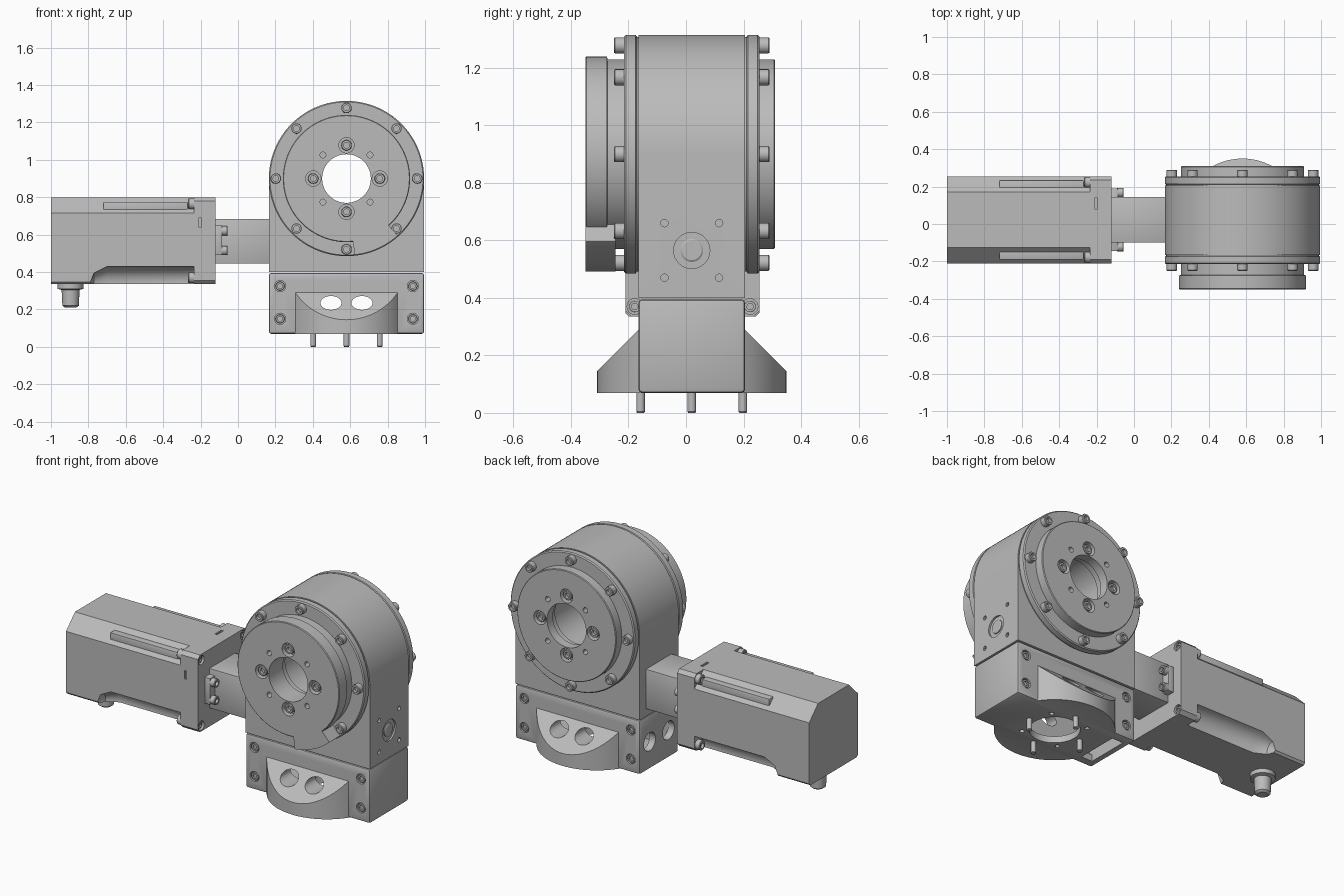
import bpy, bmesh, math
from mathutils import Vector, Matrix

old = bpy.data.objects.get("Cube")
if old:
    bpy.data.objects.remove(old)

metal = bpy.data.materials.new("machined_grey")
metal.use_nodes = True
GREY = (0.5, 0.5, 0.5, 1)
metal.diffuse_color = GREY
metal.node_tree.nodes["Principled BSDF"].inputs["Base Color"].default_value = GREY

CX, CY, CZ = 0.58, 0.02, 0.9          # drum centre
X, Y, Z = Vector((1, 0, 0)), Vector((0, 1, 0)), Vector((0, 0, 1))


def finish(name, bm):
    bmesh.ops.recalc_face_normals(bm, faces=bm.faces)
    me = bpy.data.meshes.new(name)
    bm.to_mesh(me)
    bm.free()
    me.materials.append(metal)
    ob = bpy.data.objects.new(name, me)
    bpy.context.collection.objects.link(ob)
    return ob


def activate(ob):
    bpy.ops.object.select_all(action='DESELECT')
    ob.select_set(True)
    bpy.context.view_layer.objects.active = ob


def box(name, lo, hi, bevel=0):
    lo, hi = Vector(lo), Vector(hi)
    bm = bmesh.new()
    bmesh.ops.create_cube(bm, size=1, matrix=Matrix.Translation((lo + hi) / 2) @ Matrix.Diagonal((*(hi - lo), 1)))
    if bevel:
        bmesh.ops.bevel(bm, geom=bm.edges[:], offset=bevel, segments=2, profile=0.5, affect='EDGES')
    return finish(name, bm)


def prism(name, points, direction):
    """Extrude a planar outline along a vector."""
    bm = bmesh.new()
    face = bm.faces.new([bm.verts.new(p) for p in points])
    new = bmesh.ops.extrude_face_region(bm, geom=[face])["geom"]
    bmesh.ops.translate(bm, vec=direction, verts=[v for v in new if isinstance(v, bmesh.types.BMVert)])
    return finish(name, bm)


def lathe(name, profile, loc, axis, segs=32, closed=False):
    """Revolve (radius, height) pairs about an axis through loc."""
    m = Matrix.Translation(loc) @ axis.to_track_quat('Z', 'Y').to_matrix().to_4x4()
    bm = bmesh.new()
    rings = []
    for r, h in profile:
        n = segs if r > 0 else 1
        rings.append([bm.verts.new(m @ Vector((r * math.cos(math.tau * i / n), r * math.sin(math.tau * i / n), h)))
                      for i in range(n)])
    pairs = list(zip(rings, rings[1:])) + ([(rings[-1], rings[0])] if closed else [])
    for a, b in pairs:
        for i in range(segs):
            j = (i + 1) % segs
            quad = [a[i % len(a)], a[j % len(a)], b[j % len(b)], b[i % len(b)]]
            bm.faces.new(list(dict.fromkeys(quad)))
    return finish(name, bm)


def rod(name, r, length, loc, axis, segs=32):
    return lathe(name, [(0, 0), (r, 0), (r, length), (0, length)], loc, axis, segs)


def bolt(name, r, length, loc, axis):
    s = r * 0.55
    return lathe(name, [(0, 0), (r, 0), (r, length * 0.9), (r * 0.9, length), (s, length),
                        (s, length * 0.5), (0, length * 0.5)], loc, axis, 20)


def combine(ob, tools, op='DIFFERENCE'):
    for t in tools:
        activate(ob)
        mod = ob.modifiers.new("cut", 'BOOLEAN')
        mod.operation, mod.solver, mod.object = op, 'EXACT', t
        bpy.ops.object.modifier_apply(modifier=mod.name)
        bpy.data.objects.remove(t)


def around(radius, angle, y):
    a = math.radians(angle)
    return Vector((CX + radius * math.cos(a), y, CZ + radius * math.sin(a)))


# Arched gear housing with bore and a recessed port on its left side
outline = [around(0.415, a, -0.165) for a in range(0, 181, 3)]
outline += [Vector((0.165, -0.165, 0.4)), Vector((0.995, -0.165, 0.4))]
housing = prism("housing", outline, Y * 0.37)
cuts = [rod("cut", 0.16, 1, (CX, -0.5, CZ), Y, 48), rod("cut", 0.063, 0.1, (0.985, CY, 0.565), X)]
cuts += [rod("cut", 0.013, 0.1, (0.96, CY + dy, 0.565 + dz), X, 12) for dy in (-.095, .095) for dz in (-.095, .095)]
combine(housing, cuts)
lathe("side_port", [(0, 0), (.04, 0), (.04, .02), (.034, .024), (0, .024)], (0.97, CY, 0.565), X)

# Bolted covers and turning discs on both faces
for side, sign, face, end in (("front", -1, -0.165, 0.135), ("back", 1, 0.205, 0.055)):
    axis = Y * sign
    lathe(side + "_cover", [(.15, 0), (.408, 0), (.408, .006), (.415, .01), (.415, .044), (.409, .05), (.15, .05)],
          (CX, face, CZ), axis, 96, True)
    top = face + sign * 0.05
    if side == "front":
        edge = [(.33, 0), (.33, .058), (.34, .06), (.34, end - .004), (.336, end)]
    else:
        edge = [(.33, 0), (.33, end - .004), (.326, end)]
    disc = lathe(side + "_disc", [(.13, 0)] + edge + [(.13, end)], (CX, top, CZ), axis, 96, True)
    outer = top + sign * end
    cuts = [rod("cut", .041, .1, around(.178, a, outer - sign * .04), axis, 24) for a in range(0, 360, 90)]
    cuts += [rod("cut", .016, .1, around(.178, a, outer - sign * .04), axis, 12) for a in range(45, 360, 90)]
    combine(disc, cuts)
    for a in range(0, 360, 90):
        bolt(side + "_disc_bolt", .028, .035, around(.178, a, outer - sign * .041), axis)
    for a in range(0, 360, 45):
        bolt(side + "_cover_bolt", .028, .035, around(.378, a, top), axis)

# Stop tab below the front disc
angles = range(-84, -46, 2)
tab = [around(.41, a, -0.35) for a in angles] + [around(.325, a, -0.35) for a in reversed(angles)]
prism("stop_tab", tab, Y * 0.105)

# Hollow base block with a round foot sliced by sloping planes
base = box("base_block", (0.165, -0.165, 0.07), (0.995, 0.205, 0.395), 0.012)
bm = bmesh.new()
bmesh.ops.create_cone(bm, cap_ends=True, segments=96, radius1=.33, radius2=.33, depth=.22,
                      matrix=Matrix.Translation((CX, CY, 0.18)))
for s in (-1, 1):
    cut = bmesh.ops.bisect_plane(bm, geom=bm.verts[:] + bm.edges[:] + bm.faces[:],
                                 plane_co=(CX, CY + s * .33, .145), plane_no=(0, s, 1), clear_outer=True)
    rim = [e for e in cut["geom_cut"] if isinstance(e, bmesh.types.BMEdge)]
    bmesh.ops.holes_fill(bm, edges=rim)
foot = finish("foot", bm)
combine(base, [foot], 'UNION')
cuts = [box("cut", (.205, -.13, .11), (.955, .17, .36)),
        box("cut", (.205, -.11, .02), (.28, .15, .2)),
        rod("cut", .14, .2, (CX, CY, 0), Z, 48)]
for x in (.497, .663):
    slot = [Vector((x + .056 * math.cos(t), -0.5, .235 + .037 * math.sin(t)))
            for t in (math.tau * i / 32 for i in range(32))]
    cuts.append(prism("cut", slot, Y))
for y in (-.07, .11):
    cuts.append(rod("cut", .055, .2, (.1, y, .235), X))
for a in range(45, 360, 90):
    p = around(.178, a, 0) - Vector((CX, 0, CZ))
    cuts.append(rod("cut", .014, .05, (CX + p.x, CY + p.z, .05), Z, 12))
for x in (.225, .935):
    for z in (.15, .325):
        cuts += [rod("cut", .03, .04, (x, -.145, z), -Y, 20), rod("cut", .03, .04, (x, .185, z), Y, 20)]
combine(base, cuts)
for x in (.225, .935):
    for z in (.15, .325):
        bolt("base_bolt", .024, .018, (x, -.144, z), -Y)
        bolt("base_bolt", .024, .018, (x, .184, z), Y)

# Locating pins under the foot
for dx, dy in ((1, 0), (-1, 0), (0, 1), (0, -1)):
    lathe("foot_pin", [(0, 0), (.012, 0), (.015, .004), (.015, .1), (0, .1)],
          (CX + .178 * dx, CY + .178 * dy, 0), Z, 16)

# Coupling neck between housing and motor
box("coupling_neck", (-.125, -.1, .445), (.17, .145, .685), .004)
box("coupling_flange", (-.125, -.145, .49), (-.085, .19, .65), .004)
for y in (-.122, .168):
    for z in (.515, .62):
        bolt("coupling_bolt", .025, .035, (-.09, y, z), X)


def section(x, top, bottom):
    """Square outline with cut corners, top and bottom cuts set apart."""
    a, b, c, d = -.21, .255, .335, .8
    return [Vector((x, y, z)) for y, z in (
        (a + bottom, c), (b - bottom, c), (b, c + bottom), (b, d - top),
        (b - top, d), (a + top, d), (a, d - top), (a, c + bottom))]


# Motor mounting plate with corner bolts
plate = prism("motor_plate", section(-.235, .02, .02), X * .115)
cuts = [box("cut", (-.21, -.25, .64), (-.195, -.2, .69)), box("cut", (-.21, .08, .79), (-.195, .14, .82))]
corners = [(y, z) for y in (-.178, .223) for z in (.37, .765)]
cuts += [rod("cut", .027, .05, (-.14, y, z), X, 20) for y, z in corners]
combine(plate, cuts)
for y, z in corners:
    bolt("plate_bolt", .02, .014, (-.141, y, z), X)
    bolt("motor_bolt", .029, .032, (-.234, y, z), -X)

# Motor body with bevelled shoulders and round-ended bolt channels below
motor = prism("motor_body", section(-1, .085, .012), X * .766)
for y in (-.21, .255):
    channel = lathe("cut", [(0, -.09), (.05, -.07), (.085, 0), (.085, .6), (0, .6)], (-.7, y, .345), X, 24)
    combine(motor, [channel])
for lo, hi in ((-.19, -.12), (.165, .235)):
    box("shoulder_rail", (-.72, lo, .715), (-.27, hi, .775), .004)

# Cable connector under the motor
lathe("cable_connector", [(0, .21), (.03, .21), (.044, .22), (.048, .305), (.07, .31), (.07, .345), (0, .345)],
      (-.895, CY, 0), Z, 24)

for ob in bpy.context.scene.objects:
    if ob.type == 'MESH':
        activate(ob)
        bpy.ops.object.shade_smooth_by_angle(angle=math.radians(30))
